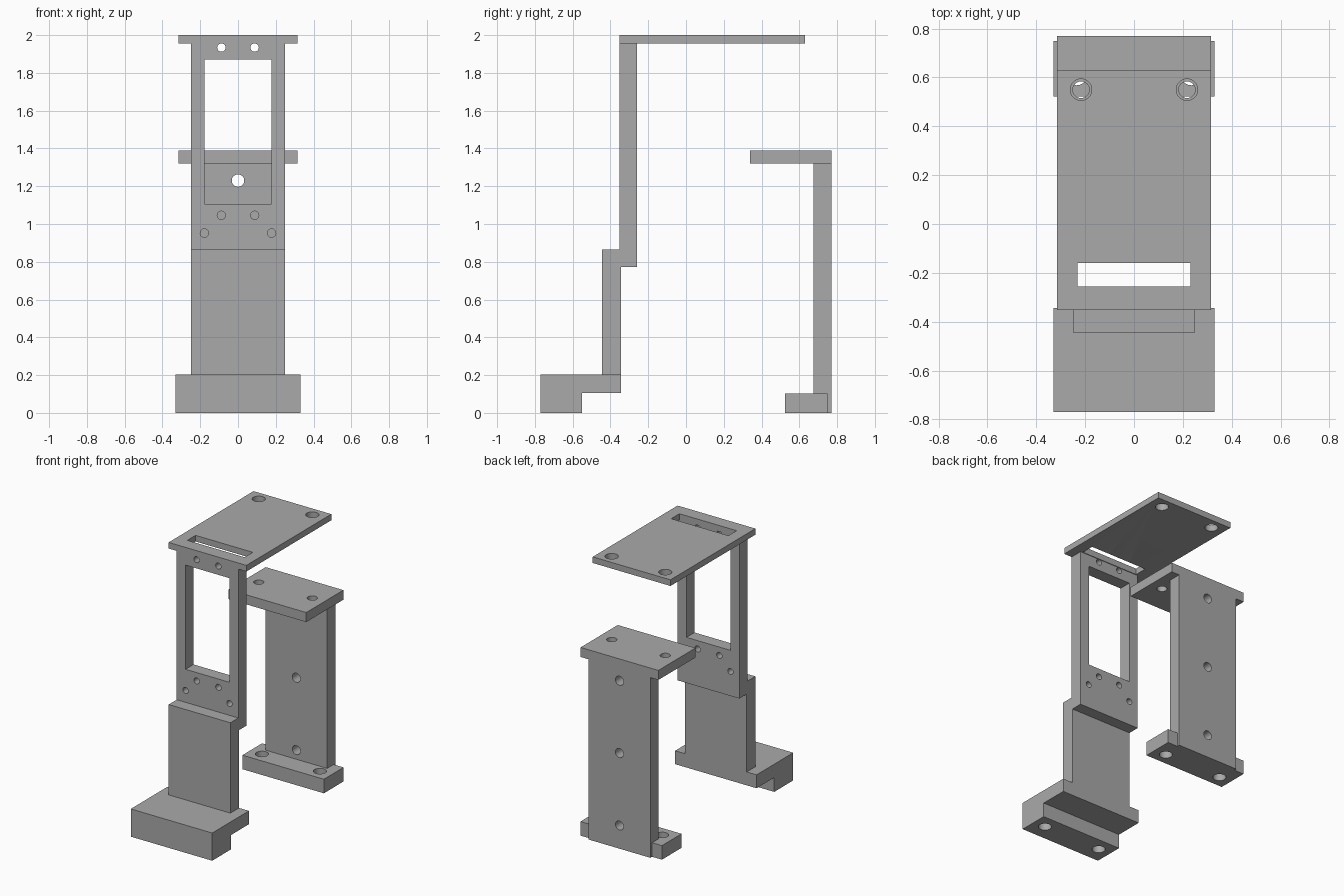
import bpy
import bmesh
import math
from mathutils import Matrix, Vector

if "Cube" in bpy.data.objects:
    bpy.data.objects.remove(bpy.data.objects["Cube"])

grey = bpy.data.materials.new("plain grey")
grey.diffuse_color = (0.4, 0.4, 0.4, 1)
grey.use_nodes = True
grey.node_tree.nodes["Principled BSDF"].inputs["Base Color"].default_value = grey.diffuse_color


def to_object(name, bm):
    bmesh.ops.recalc_face_normals(bm, faces=bm.faces)
    mesh = bpy.data.meshes.new(name)
    bm.to_mesh(mesh)
    bm.free()
    mesh.materials.append(grey)
    obj = bpy.data.objects.new(name, mesh)
    bpy.context.collection.objects.link(obj)
    return obj


def box(name, hx, y0, y1, z0, z1):
    """Box centred on x = 0 with half width hx."""
    bm = bmesh.new()
    bmesh.ops.create_cube(bm, size=1)
    for v in bm.verts:
        v.co = Vector((v.co.x * 2 * hx, y0 + (v.co.y + 0.5) * (y1 - y0),
                       z0 + (v.co.z + 0.5) * (z1 - z0)))
    return to_object(name, bm)


def drill(axis, centre, radius, length):
    """Round cutter along the y or z axis."""
    bm = bmesh.new()
    turn = Matrix.Rotation(math.pi / 2, 4, 'X') if axis == 'y' else Matrix()
    bmesh.ops.create_cone(bm, cap_ends=True, segments=32, radius1=radius,
                          radius2=radius, depth=length,
                          matrix=Matrix.Translation(centre) @ turn)
    return to_object("drill", bm)


def pair(axis, x, y, z, radius, length):
    return [drill(axis, (s * x, y, z), radius, length) for s in (-1, 1)]


def combine(body, others, operation):
    """Apply one boolean per tool object, then discard the tool."""
    for tool in others:
        mod = body.modifiers.new("bool", 'BOOLEAN')
        mod.operation = operation
        mod.solver = 'EXACT'
        mod.object = tool
        bpy.context.view_layer.objects.active = body
        bpy.ops.object.modifier_apply(modifier=mod.name)
        bpy.data.objects.remove(tool)


# Front bracket: stepped foot, offset two-piece post, long top plate
front = box("front_bracket", 0.33, -0.77, -0.345, 0.105, 0.203)
combine(front, [
    box("foot", 0.33, -0.77, -0.55, 0, 0.15),
    box("lower_post", 0.25, -0.445, -0.345, 0.15, 0.865),
    box("upper_post", 0.25, -0.353, -0.26, 0.773, 1.98),
    box("top_plate", 0.315, -0.353, 0.63, 1.955, 2.0),
], 'UNION')

# Post window, cable slot, screw holes, blind holes under the foot
combine(front, [
    box("window", 0.178, -0.6, -0.1, 1.107, 1.87),
    box("slot", 0.232, -0.255, -0.16, 1.8, 2.2),
    *pair('z', 0.217, 0.55, 1.98, 0.044, 0.3),
    *pair('y', 0.088, -0.3, 1.934, 0.022, 0.3),
    *pair('y', 0.088, -0.3, 1.046, 0.022, 0.3),
    *pair('y', 0.178, -0.3, 0.952, 0.022, 0.3),
    *pair('z', 0.235, -0.65, 0, 0.044, 0.26),
], 'DIFFERENCE')

# Rear bracket: base bar, post, upper shelf
rear = box("rear_bracket", 0.25, 0.675, 0.77, 0, 1.35)
combine(rear, [
    box("base_bar", 0.33, 0.523, 0.75, 0, 0.103),
    box("shelf", 0.315, 0.34, 0.77, 1.32, 1.39),
], 'UNION')

# Post holes, shelf holes, base holes
combine(rear, [
    *[drill('y', (0, 0.72, z), 0.033, 0.3) for z in (0.17, 0.70, 1.23)],
    *pair('z', 0.217, 0.55, 1.355, 0.034, 0.3),
    *pair('z', 0.235, 0.612, 0.05, 0.044, 0.3),
], 'DIFFERENCE')

# Smooth hole walls, keep the plate edges sharp
for obj in (front, rear):
    bpy.ops.object.select_all(action='DESELECT')
    obj.select_set(True)
    bpy.context.view_layer.objects.active = obj
    bpy.ops.object.shade_smooth_by_angle(angle=math.radians(30))
